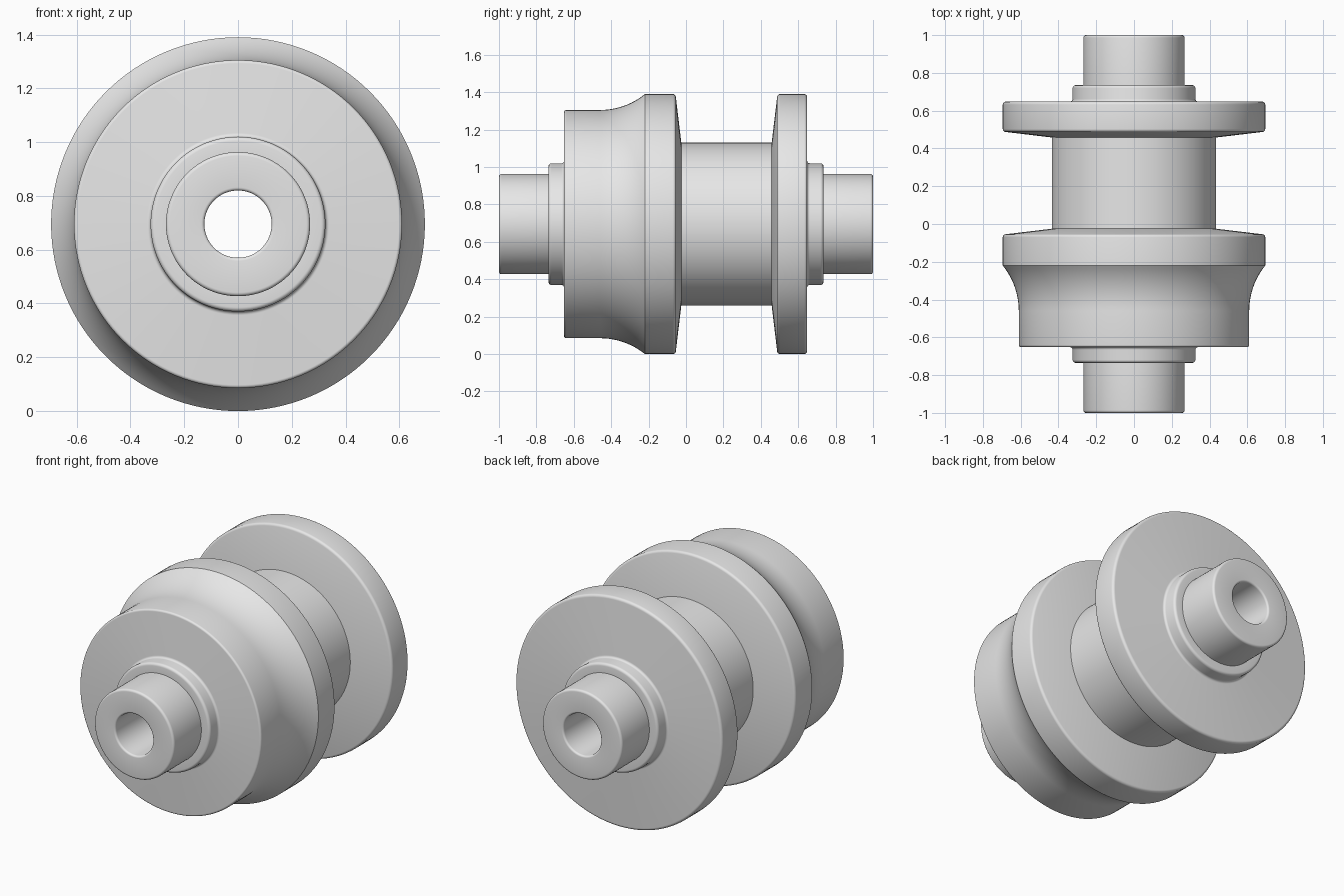
import bpy, bmesh, math
from mathutils import Vector, Matrix

cube = bpy.data.objects.get("Cube")
if cube:
    bpy.data.objects.remove(cube, do_unlink=True)

AXIS_Z = 0.695      # height of the turning axis
RIM = 0.695         # flange radius
BODY = 0.61         # nose drum radius
BARREL = 0.435
COLLAR = 0.325
AXLE = 0.268
BORE = 0.125
SEGMENTS = 128

# Single plain metal colour
metal = bpy.data.materials.new("plain_grey")
grey = (0.8, 0.8, 0.8, 1.0)
metal.diffuse_color = grey
metal.use_nodes = True
for node in metal.node_tree.nodes:
    if node.type == 'BSDF_PRINCIPLED':
        node.inputs["Base Color"].default_value = grey


def rounded(points, steps=5):
    """Round the corners of a closed (y, radius, fillet) outline."""
    out = []
    for i, (y, r, f) in enumerate(points):
        p = Vector((y, r))
        if f == 0:
            out.append(p)
            continue
        a = (Vector(points[i - 1][:2]) - p).normalized()
        b = (Vector(points[(i + 1) % len(points)][:2]) - p).normalized()
        half = a.angle(b) / 2
        centre = p + (a + b).normalized() * f / math.sin(half)
        start = p + a * f / math.tan(half) - centre
        end = p + b * f / math.tan(half) - centre
        sweep = start.angle_signed(end)
        for k in range(steps + 1):
            out.append(centre + Matrix.Rotation(-sweep * k / steps, 2) @ start)
    return out


def lathe(name, outline):
    """Revolve a closed outline around the front-to-back axis."""
    bm = bmesh.new()
    rings = []
    for s in range(SEGMENTS):
        a = math.tau * s / SEGMENTS
        rings.append([bm.verts.new((p.y * math.sin(a), p.x, AXIS_Z + p.y * math.cos(a)))
                      for p in outline])
    n = len(outline)
    for s in range(SEGMENTS):
        r0, r1 = rings[s], rings[(s + 1) % SEGMENTS]
        for i in range(n):
            j = (i + 1) % n
            bm.faces.new((r0[i], r0[j], r1[j], r1[i]))
    bmesh.ops.recalc_face_normals(bm, faces=bm.faces)
    mesh = bpy.data.meshes.new(name)
    bm.to_mesh(mesh)
    bm.free()
    mesh.materials.append(metal)
    obj = bpy.data.objects.new(name, mesh)
    bpy.context.collection.objects.link(obj)
    bpy.ops.object.select_all(action='DESELECT')
    obj.select_set(True)
    bpy.context.view_layer.objects.active = obj
    bpy.ops.object.shade_smooth_by_angle(angle=math.radians(25))
    return obj


def shaft_end(end, step, face):
    """Bore mouth, axle and collar for one end, from the bore outwards."""
    return [(end, BORE, 0.012), (end, AXLE, 0.014),
            (step, AXLE, 0), (step, COLLAR, 0.016),
            (face, COLLAR, 0.014)]


# Concave flare from the nose drum up to the front flange
flare_start, flare_end = -0.46, -0.22
angle = 2 * math.atan((RIM - BODY) / (flare_end - flare_start))
arc = (flare_end - flare_start) / math.sin(angle)
flare = []
for k in range(13):
    t = angle * k / 12
    flare.append((flare_start + arc * math.sin(t), BODY + arc * (1 - math.cos(t)), 0))

front = shaft_end(-1.0, -0.735, -0.652)
back = shaft_end(1.0, 0.735, 0.648)

profile = front + [(-0.652, BODY, 0.012)] + flare
# Front flange, barrel and back flange
profile += [(-0.056, RIM, 0.016), (-0.025, BARREL, 0),
            (0.458, BARREL, 0), (0.489, RIM, 0.016),
            (0.648, RIM, 0.016)]
profile += back[::-1]

lathe("flanged_roller", rounded(profile))
